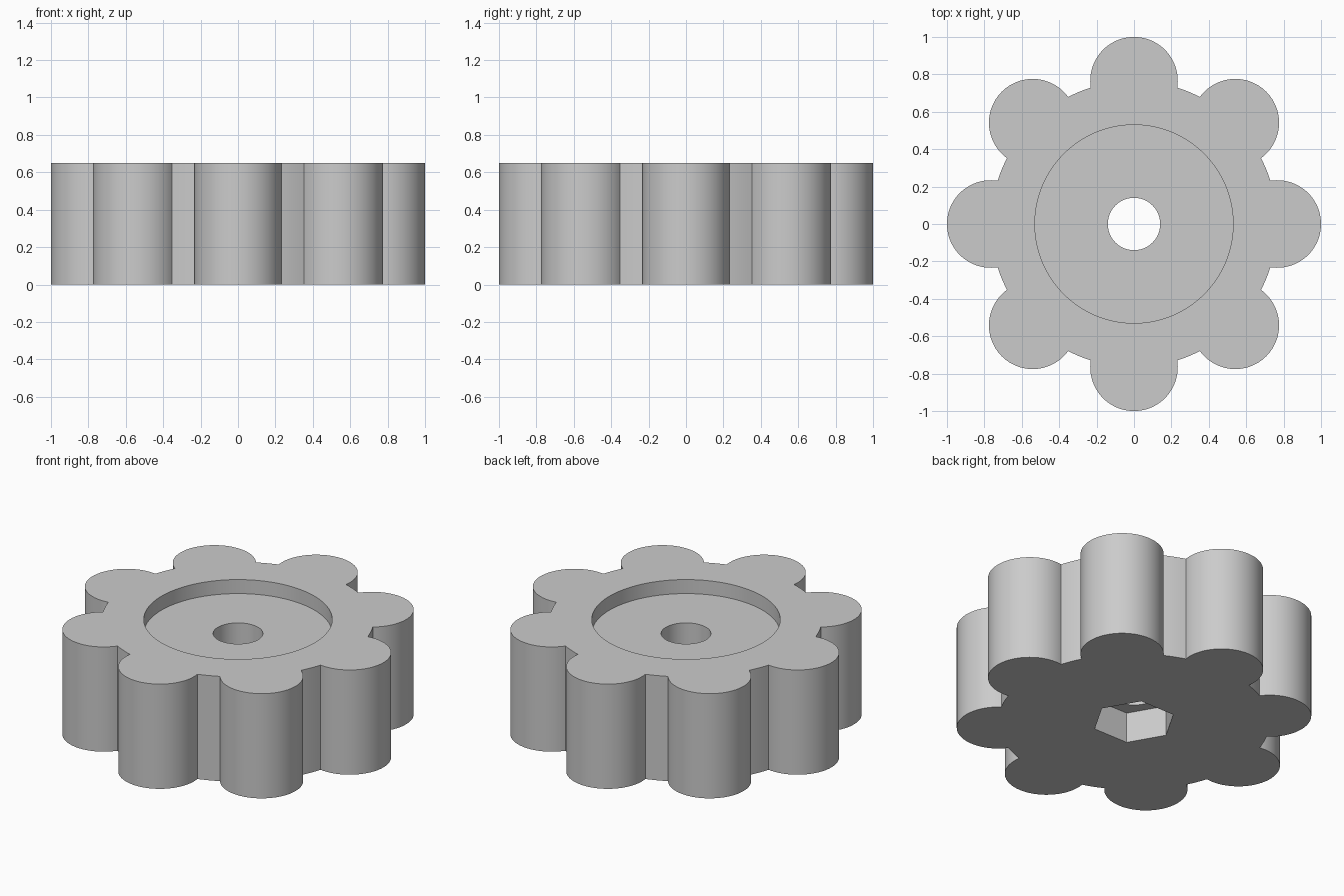
import bpy, bmesh, math
from math import pi, sin, cos, acos, atan2

cube = bpy.data.objects.get("Cube")
if cube:
    bpy.data.objects.remove(cube, do_unlink=True)

HEIGHT = 0.65
LOBES, LOBE_R, LOBE_C = 8, 0.234, 0.766
DISC_R = 0.765
RECESS_R, RECESS_Z = 0.53, 0.563
BORE_R = 0.14
HEX_R, HEX_Z = 0.235, 0.19


def circle(radius, count):
    return [(radius * cos(2 * pi * i / count), radius * sin(2 * pi * i / count))
            for i in range(count)]


def knob_outline(arc_steps=48, gap_steps=5):
    """Round lobes joined by short arcs of the central disc."""
    phi = acos((DISC_R**2 - LOBE_C**2 - LOBE_R**2) / (2 * LOBE_C * LOBE_R))
    beta = atan2(LOBE_R * sin(phi), LOBE_C + LOBE_R * cos(phi))
    pitch = 2 * pi / LOBES
    points = []
    for k in range(LOBES):
        a = k * pitch
        for i in range(arc_steps + 1):
            t = a - phi + 2 * phi * i / arc_steps
            points.append((LOBE_C * cos(a) + LOBE_R * cos(t),
                           LOBE_C * sin(a) + LOBE_R * sin(t)))
        for i in range(1, gap_steps):
            t = a + beta + (pitch - 2 * beta) * i / gap_steps
            points.append((DISC_R * cos(t), DISC_R * sin(t)))
    return points


bm = bmesh.new()


def wall(points, z_low, z_high):
    """Vertical wall along a closed profile; returns its low and high edge loops."""
    n = len(points)
    rings = [[bm.verts.new((x, y, z)) for x, y in points] for z in (z_low, z_high)]
    for i in range(n):
        j = (i + 1) % n
        bm.faces.new((rings[0][i], rings[0][j], rings[1][j], rings[1][i]))
    return [[bm.edges.get((r[i], r[(i + 1) % n])) for i in range(n)] for r in rings]


def flat_ring(outer, inner):
    bmesh.ops.triangle_fill(bm, use_beauty=True, use_dissolve=False, edges=outer + inner)


# Walls: lobed rim, round recess, bore and hexagonal nut pocket
rim_low, rim_high = wall(knob_outline(), 0, HEIGHT)
recess_low, recess_high = wall(circle(RECESS_R, 128), RECESS_Z, HEIGHT)
bore_low, bore_high = wall(circle(BORE_R, 64), HEX_Z, RECESS_Z)
hex_low, hex_high = wall(circle(HEX_R, 6), 0, HEX_Z)

# Flat faces: top, recess floor, pocket ceiling, underside
flat_ring(rim_high, recess_high)
flat_ring(recess_low, bore_high)
flat_ring(hex_high, bore_low)
flat_ring(rim_low, hex_low)
bmesh.ops.recalc_face_normals(bm, faces=bm.faces[:])

mesh = bpy.data.meshes.new("lobed_knob")
bm.to_mesh(mesh)
bm.free()
knob = bpy.data.objects.new("lobed_knob", mesh)
bpy.context.collection.objects.link(knob)

# Plain grey material
grey = bpy.data.materials.new("light_grey")
grey.use_nodes = True
colour = (0.6, 0.6, 0.6, 1)
grey.diffuse_color = colour
grey.node_tree.nodes["Principled BSDF"].inputs["Base Color"].default_value = colour
mesh.materials.append(grey)

bpy.ops.object.select_all(action="DESELECT")
knob.select_set(True)
bpy.context.view_layer.objects.active = knob
bpy.ops.object.shade_smooth_by_angle(angle=math.radians(30))
